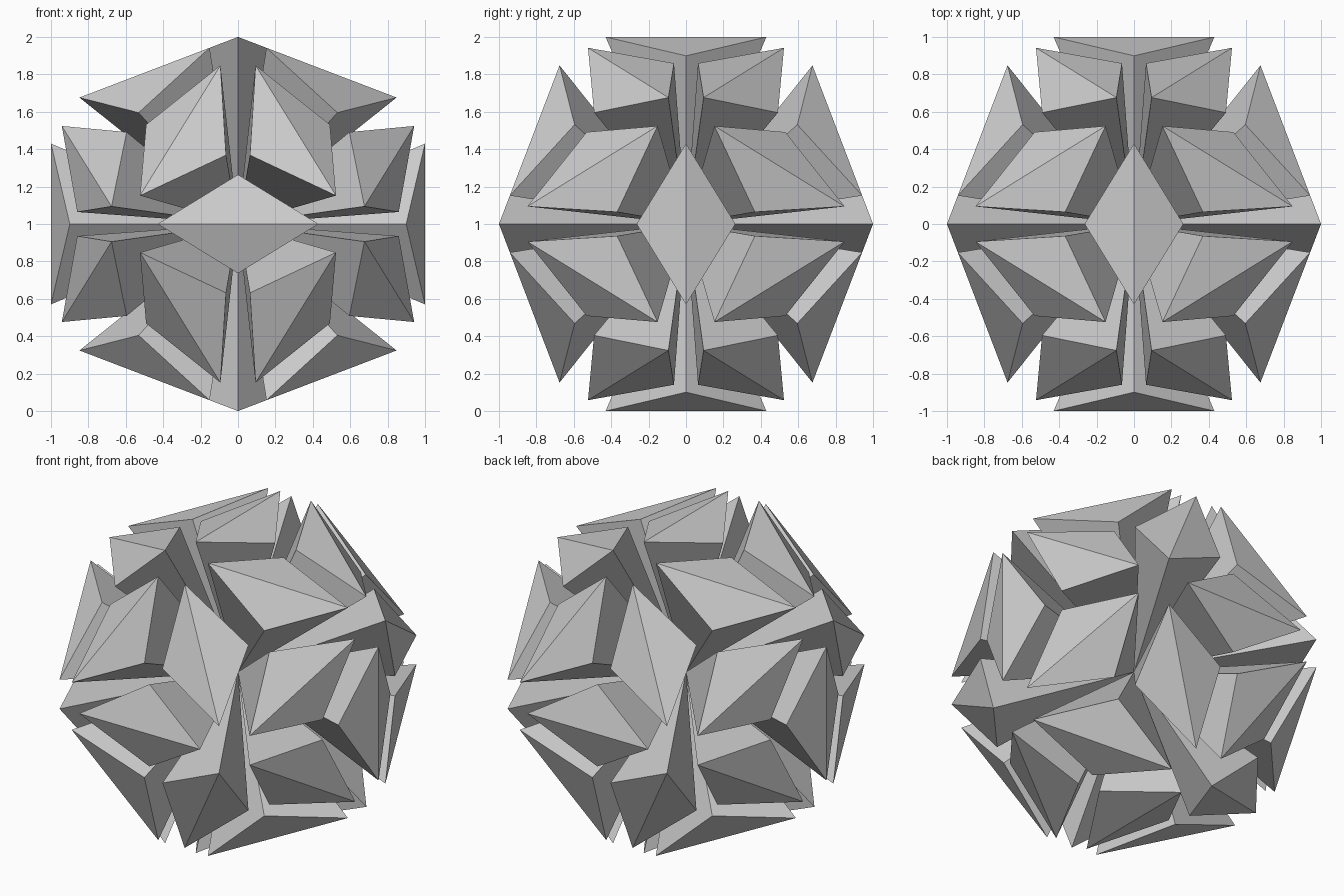
import bpy
from math import sqrt
from itertools import product
from mathutils import Vector, Matrix

if "Cube" in bpy.data.objects:
    bpy.data.objects.remove(bpy.data.objects["Cube"])

PHI = (1 + sqrt(5)) / 2
A, B, C = 0.5, 0.5 / PHI, PHI / 2      # golden-ratio axis components
RIDGE, SIDE = 0.43, 0.264              # half ridge length, half wedge width
SIDE_Z = 1 - SIDE / PHI ** 2           # roof slope follows the 3-fold axes

# One wedge: two-sided roof on top, four sides tapering to the centre
mesh = bpy.data.meshes.new("wedge")
mesh.from_pydata(
    [(0, -RIDGE, 1), (0, RIDGE, 1), (SIDE, 0, SIDE_Z), (-SIDE, 0, SIDE_Z), (0, 0, 0)],
    [],
    [(0, 2, 1), (0, 1, 3), (0, 4, 2), (2, 4, 1), (1, 4, 3), (3, 4, 0)])
mesh.update()


def place(normal, ridge):
    """Put a wedge along a 2-fold axis with its ridge in the given direction."""
    n, d = Vector(normal).normalized(), Vector(ridge).normalized()
    rot = Matrix((d.cross(n), d, n)).transposed().to_4x4()
    obj = bpy.data.objects.new("wedge", mesh)
    obj.matrix_world = Matrix.Translation((0, 0, 1)) @ rot
    bpy.context.collection.objects.link(obj)


def cycle(v, k):
    """Cyclic swap of the coordinates, a turn about a 3-fold axis."""
    return [v[(i - k) % 3] for i in range(3)]


for k in range(3):
    # Six wedges on the main axes
    for s in (1, -1):
        place(cycle((0, 0, s), k), cycle((0, 1, 0), k))
    # Twenty-four wedges mirrored into all octants
    for sx, sy, sz in product((1, -1), repeat=3):
        place(cycle((A * sx, B * sy, C * sz), k),
              cycle((C * sx, -A * sy, -B * sz), k))
